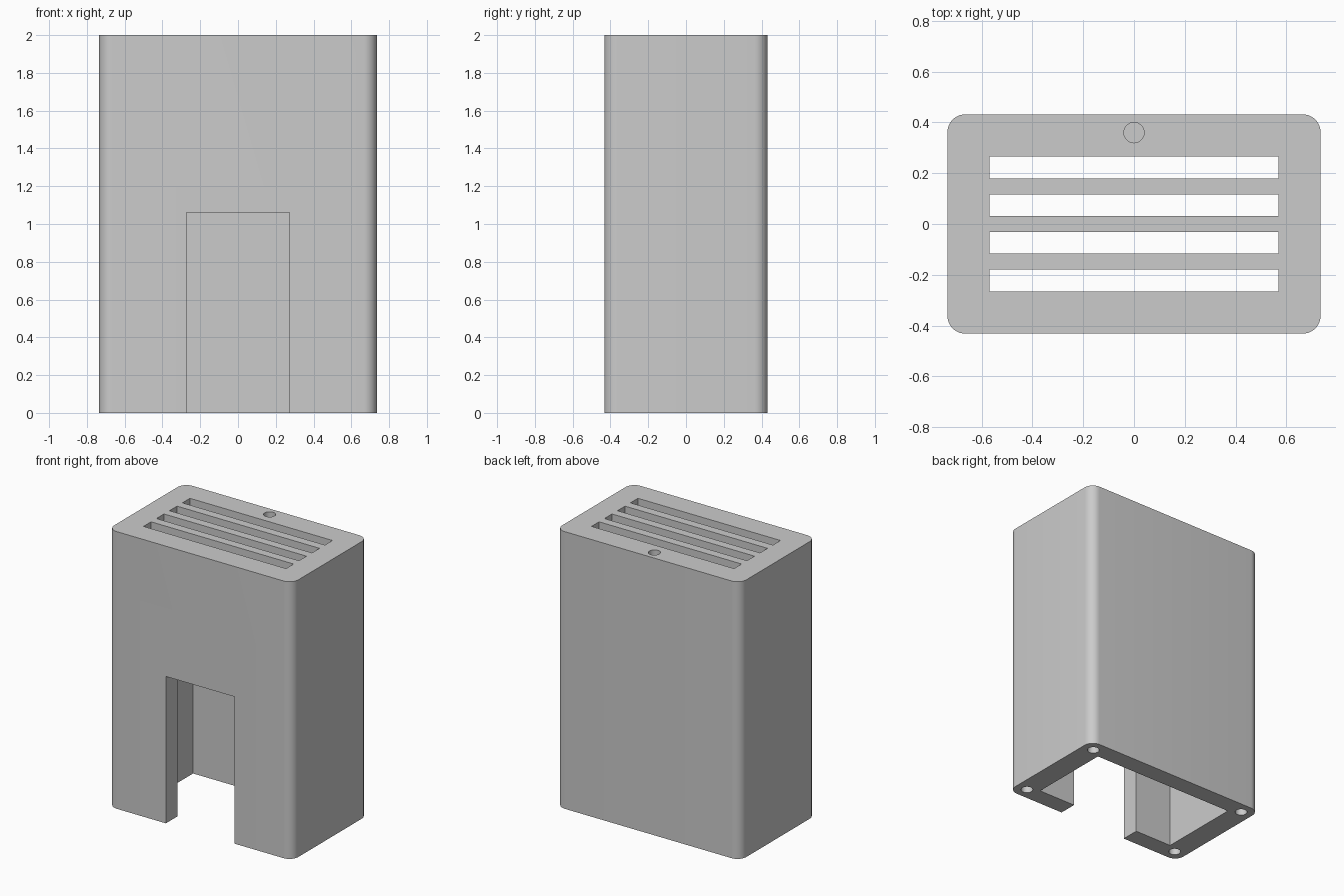
import bpy, bmesh
from mathutils import Matrix, Vector

if "Cube" in bpy.data.objects:
    bpy.data.objects.remove(bpy.data.objects["Cube"])


def new_object(name, bm):
    mesh = bpy.data.meshes.new(name)
    bm.to_mesh(mesh)
    bm.free()
    ob = bpy.data.objects.new(name, mesh)
    bpy.context.collection.objects.link(ob)
    return ob


def box(name, lo, hi, radius=0):
    lo, hi = Vector(lo), Vector(hi)
    bm = bmesh.new()
    bmesh.ops.create_cube(bm, size=1, matrix=Matrix.Translation((lo + hi) / 2)
                          @ Matrix.Diagonal((*(hi - lo), 1)))
    if radius:
        upright = [e for e in bm.edges
                   if abs(e.verts[0].co.z - e.verts[1].co.z) > 0.1]
        bmesh.ops.bevel(bm, geom=upright, offset=radius, segments=10,
                        profile=0.5, affect='EDGES')
    return new_object(name, bm)


def pin(name, x, y, z0, z1, r=0.04):
    bm = bmesh.new()
    bmesh.ops.create_cone(bm, cap_ends=True, segments=32, radius1=r, radius2=r,
                          depth=z1 - z0,
                          matrix=Matrix.Translation((x, y, (z0 + z1) / 2)))
    return new_object(name, bm)


# Rounded outer housing
housing = box("vented_housing", (-0.735, -0.432, 0), (0.735, 0.432, 2), 0.07)

# Inner cavity, open at the bottom, and the front doorway
cutters = [box("cavity_cutter", (-0.57, -0.302, -0.1), (0.57, 0.302, 1.88)),
           box("doorway_cutter", (-0.273, -0.6, -0.2), (0.273, -0.2, 1.06))]

# Four vent slots in the top
for i in range(4):
    y = -0.222 + i * 0.148
    cutters.append(box("slot_cutter", (-0.569, y - 0.043, 1.7),
                       (0.569, y + 0.043, 2.1)))

# Blind hole in the top and blind holes under the corners
cutters.append(pin("top_hole_cutter", 0, 0.36, 1.8, 2.1))
for sx in (-1, 1):
    for sy in (-1, 1):
        cutters.append(pin("foot_hole_cutter", sx * 0.648, sy * 0.347, -0.1, 0.2))

# Carve the housing
bpy.context.view_layer.objects.active = housing
housing.select_set(True)
for c in cutters:
    c.hide_render = True
    mod = housing.modifiers.new("cut", 'BOOLEAN')
    mod.operation = 'DIFFERENCE'
    mod.solver = 'EXACT'
    mod.object = c
    bpy.ops.object.modifier_apply(modifier=mod.name)
    bpy.data.objects.remove(c)

bpy.ops.object.shade_smooth_by_angle()
